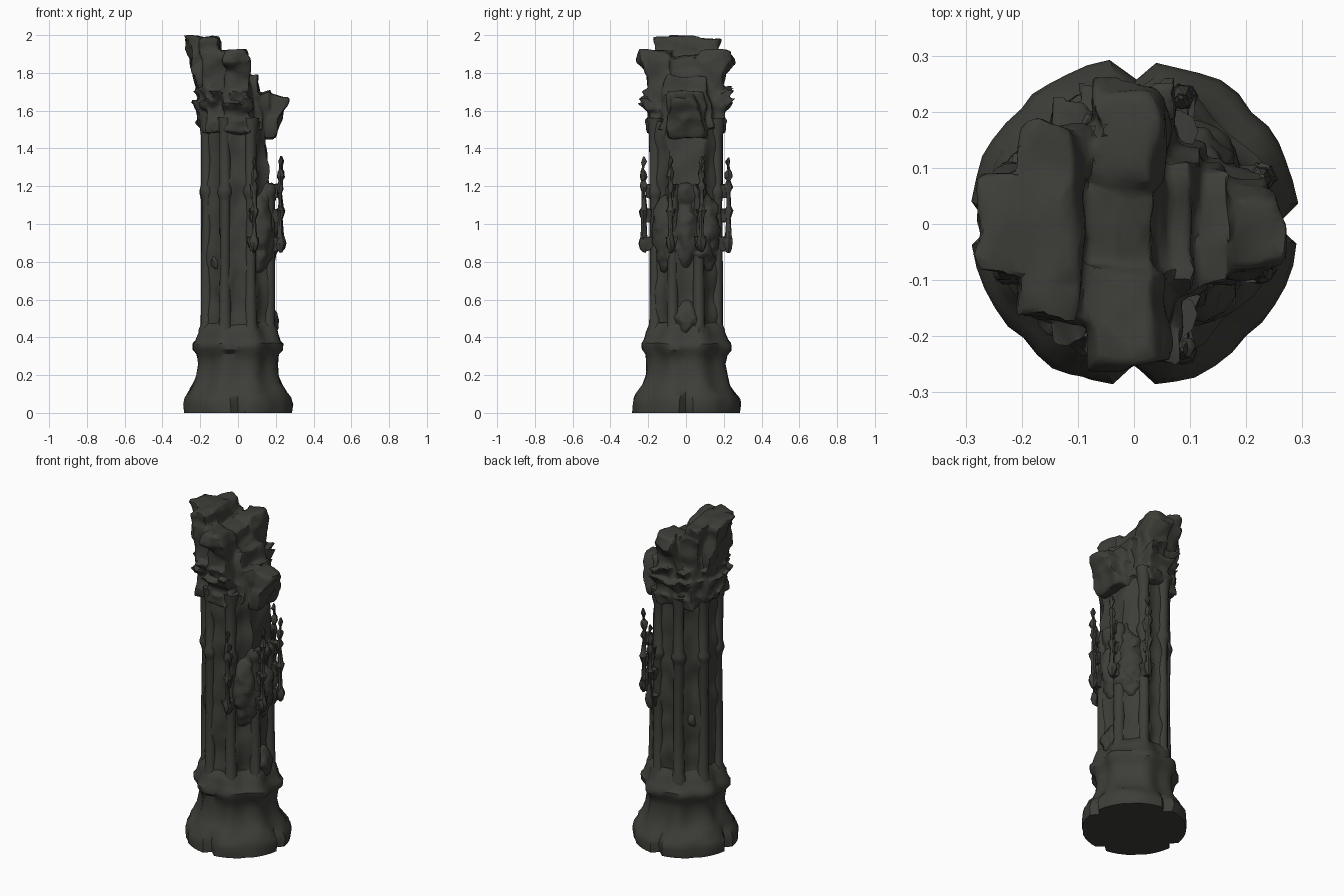
import bpy, bmesh, math, random
from mathutils import Vector, noise

random.seed(4)
cube = bpy.data.objects.get("Cube")
if cube:
    bpy.data.objects.remove(cube)

stone = bpy.data.materials.new("dark_stone")
stone.use_nodes = True
stone.diffuse_color = (0.047, 0.048, 0.04, 1)
bsdf = stone.node_tree.nodes["Principled BSDF"]
bsdf.inputs["Base Color"].default_value = stone.diffuse_color
bsdf.inputs["Roughness"].default_value = 0.9


def finish(bm, name, rough=0.0, scale=9, fuse=0.0):
    """Weather the mesh, optionally fuse its pieces, and make a smooth stone object."""
    for v in bm.verts:
        v.co += noise.noise_vector(v.co * scale) * rough
    bmesh.ops.recalc_face_normals(bm, faces=bm.faces)
    mesh = bpy.data.meshes.new(name)
    bm.to_mesh(mesh)
    bm.free()
    mesh.materials.append(stone)
    ob = bpy.data.objects.new(name, mesh)
    bpy.context.collection.objects.link(ob)
    bpy.ops.object.select_all(action='DESELECT')
    ob.select_set(True)
    bpy.context.view_layer.objects.active = ob
    if fuse:
        remesh = ob.modifiers.new("fuse", 'REMESH')
        remesh.mode = 'VOXEL'
        remesh.voxel_size = fuse
        soften = ob.modifiers.new("soften", 'SMOOTH')
        soften.iterations = 4
        thin = ob.modifiers.new("thin", 'DECIMATE')
        thin.ratio = .15
        for m in (remesh, soften, thin):
            bpy.ops.object.modifier_apply(modifier=m.name)
    bpy.ops.object.shade_smooth_by_angle(angle=math.radians(40))


def loft(bm, rings):
    """Skin a list of closed point rings and cap both ends."""
    loops = [[bm.verts.new(p) for p in ring] for ring in rings]
    for a, b in zip(loops, loops[1:]):
        for i in range(len(a)):
            j = (i + 1) % len(a)
            bm.faces.new((a[i], a[j], b[j], b[i]))
    bm.faces.new(loops[0][::-1])
    bm.faces.new(loops[-1])


def lathe(bm, profile, x, y, sides):
    loft(bm, [[(x + r * math.cos(math.tau * i / sides), y + r * math.sin(math.tau * i / sides), z)
               for i in range(sides)] for z, r in profile])


def add_block(bm, bottom, top, cuts=5):
    """Add a subdivided block between two rectangles (x0, x1, y0, y1, z)."""
    piece = bmesh.new()
    loft(piece, [[(x0, y0, z), (x1, y0, z), (x1, y1, z), (x0, y1, z)]
                 for x0, x1, y0, y1, z in (bottom, top)])
    bmesh.ops.subdivide_edges(piece, edges=piece.edges[:], cuts=cuts, use_grid_fill=True)
    temp = bpy.data.meshes.new("piece")
    piece.to_mesh(temp)
    piece.free()
    bm.from_mesh(temp)
    bpy.data.meshes.remove(temp)


def polar(r, degrees):
    a = math.radians(degrees)
    return r * math.cos(a), r * math.sin(a)


# Pedestal: notched foot, ribbed waist and upper moulding
foot = [(0, .288), (.05, .293), (.08, .285), (.1, .27), (.125, .252), (.15, .235),
        (.2, .217), (.26, .21), (.31, .218), (.335, .239), (.365, .241), (.385, .226),
        (.42, .212), (.45, .2), (.48, .175)]
rings = []
for z, r in foot:
    ring = []
    for i in range(48):
        a = math.tau * i / 48
        k = r
        if z < .11:
            k *= .87 if i % 12 == 0 else 1 - .02 * (i % 6 == 0)
        else:
            k *= 1 + .05 * math.cos(8 * (a - math.pi / 8))
        ring.append((k * math.cos(a), k * math.sin(a), z))
    rings.append(ring)
bm = bmesh.new()
loft(bm, rings)
for v in bm.verts:
    if v.co.z > .01:
        v.co += noise.noise_vector(v.co * 10) * .013
finish(bm, "pedestal")

# Shaft core: fluted, broken back on the ruined side near the top
rings = []
for n in range(34):
    z = .42 + n * .034
    ring = []
    for i in range(48):
        a = math.tau * i / 48
        r = .178 + .013 * math.cos(8 * (a - math.pi / 8))
        x, y = r * math.cos(a), r * math.sin(a)
        if z > 1.2:
            x = min(x, .165 - .1 * (z - 1.2))
        ring.append((x, y, z))
    rings.append(ring)
bm = bmesh.new()
loft(bm, rings)
finish(bm, "shaft_core", .018, 9)

# Colonnettes with small bases and shaft rings
for k in range(8):
    x, y = polar(.178, 22.5 + 45 * k)
    prof = [(.4, .045), (.44, .042), (.47, .032), (.75, .029), (1.12, .029), (1.145, .034),
            (1.165, .041), (1.185, .039), (1.21, .03)]
    if k not in (0, 7):
        prof += [(1.46, .03), (1.5, .036), (1.56, .042)]
    bm = bmesh.new()
    lathe(bm, prof, x, y, 10)
    finish(bm, "colonnette", .007, 12)

# Slender pinnacles on brackets around the ruined side
for ang in (-69, -20, 20, 69):
    x, y = polar(.24, ang)
    bm = bmesh.new()
    lathe(bm, [(.85, .008), (.87, .02), (.9, .026), (.92, .024), (.94, .016), (1.03, .012),
               (1.05, .018), (1.07, .024), (1.09, .013), (1.17, .011), (1.19, .02),
               (1.21, .018), (1.23, .011), (1.25, .021), (1.275, .018), (1.29, .007),
               (1.31, .007), (1.33, .014), (1.355, .004)], x, y, 7)
    bx, by = polar(.215, ang)
    for z, s in ((.92, .03), (1.07, .019), (1.2, .017)):
        add_block(bm, (bx - s * .5, bx + s * .5, by - s * .5, by + s * .5, z - .06),
                  (bx - s, bx + s, by - s, by + s, z + .01), 2)
    finish(bm, "pinnacle", .01, 25)

# Eroded canopies and figure remains, fused into ragged stone
bm = bmesh.new()
for ang, z, size, tall in ((0, .95, .075, .17), (0, .82, .04, .07), (0, 1.17, .06, .05),
                           (45, .98, .075, .17), (-45, .98, .075, .17), (45, .81, .045, .08),
                           (-45, .81, .045, .08), (0, .5, .065, .1), (25, .68, .03, .1),
                           (-30, .9, .065, .14), (30, .9, .065, .14), (-25, 1.15, .045, .08),
                           (25, 1.15, .045, .08),
                           (-135, .8, .03, .04), (-100, .8, .03, .05), (135, .78, .03, .04)):
    x, y = polar(.15, ang)
    made = bmesh.ops.create_icosphere(bm, subdivisions=4, radius=1)["verts"]
    for v in made:
        v.co = Vector((x + v.co.x * size, y + v.co.y * size, z + v.co.z * tall))
        v.co += noise.noise_vector(v.co * 28) * .022
finish(bm, "eroded_figures", .012, 10, .009)

# Ruined vault springers fused into one ragged capital
bm = bmesh.new()
for bottom, top in (
        ((-.17, .09, -.17, .17, 1.48), (-.16, .05, -.16, .16, 1.8)),        # core
        ((-.19, -.05, -.1, .1, 1.49), (-.235, -.08, -.1, .1, 1.82)),        # rear springer
        ((-.235, -.08, -.1, .1, 1.8), (-.285, -.1, -.085, .085, 1.992)),    # rear head
        ((-.17, -.1, -.14, .14, 1.78), (-.205, -.1, -.175, .175, 1.985)),   # rear crest
        ((-.1, .07, -.15, .15, 1.6), (-.12, .03, -.15, .15, 1.89)),         # centre
        ((0, .13, -.15, .15, 1.5), (0, .1, -.11, .11, 1.78)),               # broken step
        ((.02, .15, -.11, .11, 1.45), (.02, .17, -.1, .1, 1.7)),            # tongue neck
        ((.06, .19, -.1, .1, 1.455), (.08, .235, -.1, .09, 1.58)),          # tongue root
        ((.12, .235, -.1, .09, 1.56), (.12, .262, -.06, .04, 1.68))):       # tongue lip
    add_block(bm, bottom, top)
for side in (-1, 1):
    inner, low, high = side * .08, side * .2, side * .255
    for bottom, top in (
            ((-.08, .06, inner, low, 1.49), (-.07, .06, inner, low, 1.82)),
            ((-.07, .06, inner, low, 1.79), (-.08, .055, inner, high, 1.87)),
            ((-.08, .055, inner, high, 1.85), (-.07, .04, inner, side * .235, 1.915)),
            ((-.16, -.08, inner, side * .15, 1.5), (-.17, -.09, inner, side * .15, 1.74)),
            ((-.17, -.08, inner, side * .15, 1.72), (-.2, -.09, inner, side * .175, 1.91))):
        add_block(bm, bottom, top)
# leaves in ragged rows around the unbroken side
for z, r, count in ((1.55, .2, 13), (1.655, .232, 13), (1.71, .225, 10)):
    for k in range(count):
        x, y = polar(r, 75 + 210 * k / (count - 1) + random.uniform(-4, 4))
        s = random.uniform(.02, .03)
        add_block(bm, (x * .8 - s, x * .8 + s, y * .8 - s, y * .8 + s, z - .055),
                  (x - s, x + s, y - s, y + s, z + random.uniform(-.01, .015)), 2)
finish(bm, "ruined_capital", .026, 13, .009)
